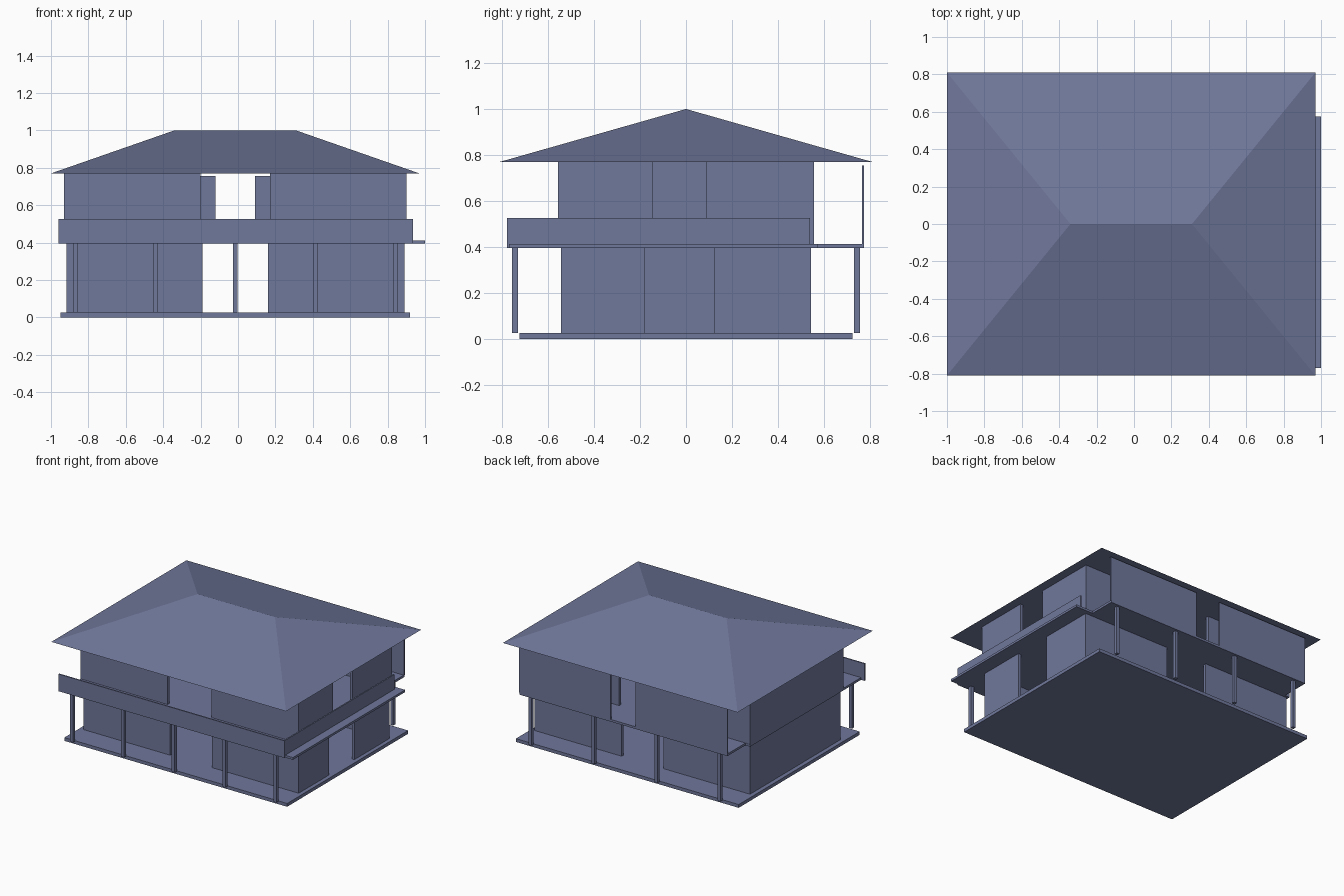
import bpy
import bmesh

if "Cube" in bpy.data.objects:
    bpy.data.objects.remove(bpy.data.objects["Cube"], do_unlink=True)

COLOUR = (0.162, 0.188, 0.328, 1.0)
slate = bpy.data.materials.new("slate_blue")
slate.use_nodes = True
slate.diffuse_color = COLOUR
slate.node_tree.nodes["Principled BSDF"].inputs["Base Color"].default_value = COLOUR


def finish(name, bm):
    bmesh.ops.recalc_face_normals(bm, faces=bm.faces)
    mesh = bpy.data.meshes.new(name)
    bm.to_mesh(mesh)
    bm.free()
    mesh.materials.append(slate)
    obj = bpy.data.objects.new(name, mesh)
    bpy.context.collection.objects.link(obj)
    return obj


def box(name, xs, ys, zs):
    bm = bmesh.new()
    bmesh.ops.create_cube(bm, size=1)
    for v in bm.verts:
        v.co = [r[0] if c < 0 else r[1] for c, r in zip(v.co, (xs, ys, zs))]
    return finish(name, bm)


def prism(name, outline, z0, z1):
    bm = bmesh.new()
    face = bm.faces.new([bm.verts.new((x, y, z0)) for x, y in outline])
    top = bmesh.ops.extrude_face_region(bm, geom=[face])
    for v in top["geom"]:
        if isinstance(v, bmesh.types.BMVert):
            v.co.z = z1
    return finish(name, bm)


# One storey of thin walls: open at front, back and the +x side
def storey(name, xs, depth, zs, door_x, door_y, t=0.022):
    x0, x1 = xs
    for side, s in (("front", -1), ("back", 1)):
        ys = sorted((s * depth, s * (depth - t)))
        box(f"{name}_{side}_wall_right", (x0, door_x[0]), ys, zs)
        box(f"{name}_{side}_wall_left", (door_x[1], x1), ys, zs)
    inner = depth - t
    box(f"{name}_solid_end_wall", (x0, x0 + t), (-inner, inner), zs)
    box(f"{name}_open_end_wall_front", (x1 - t, x1), (-inner, door_y[0]), zs)
    box(f"{name}_open_end_wall_back", (x1 - t, x1), (door_y[1], inner), zs)


FLOOR, SLAB, DECK, EAVES = 0.025, 0.395, 0.412, 0.77

# Ground slab and both storeys
box("ground_slab", (-0.95, 0.92), (-0.725, 0.725), (0, FLOOR))
storey("lower", (-0.918, 0.89), 0.543, (FLOOR, SLAB), (-0.19, 0.16), (-0.18, 0.125))
storey("upper", (-0.93, 0.90), 0.558, (DECK, EAVES), (-0.20, 0.17), (-0.145, 0.09))

# Upper floor with a narrower rear balcony
prism("upper_floor", [(-0.93, -0.77), (1.0, -0.77), (1.0, 0.575), (0.855, 0.575),
                      (0.855, 0.775), (-0.89, 0.775), (-0.89, 0.56), (-0.93, 0.56)],
      SLAB, DECK)

# Balcony parapet along the front and the +x side
box("front_parapet", (-0.96, 0.935), (-0.78, -0.77), (SLAB, 0.525))
box("side_parapet", (0.925, 0.935), (-0.77, 0.54), (DECK, 0.525))

# Tall screens on the rear balcony
box("rear_screen_right", (-0.89, -0.12), (0.765, 0.775), (DECK, 0.755))
box("rear_screen_left", (0.09, 0.858), (0.765, 0.775), (DECK, 0.755))

# Porch posts
for i in range(5):
    x = -0.868 + 0.427 * i
    box(f"front_post_{i + 1}", (x - 0.0125, x + 0.0125), (-0.757, -0.732), (FLOOR, SLAB))
for i in range(4):
    x = -0.806 + 0.528 * i
    box(f"back_post_{i + 1}", (x - 0.0125, x + 0.0125), (0.732, 0.757), (FLOOR, SLAB))

# Hip roof
bm = bmesh.new()
a, b, c, d = [bm.verts.new((x, y, EAVES)) for x, y in
              ((-1, -0.81), (0.97, -0.81), (0.97, 0.81), (-1, 0.81))]
r0, r1 = bm.verts.new((-0.34, 0, 1)), bm.verts.new((0.31, 0, 1))
for f in ((a, b, r1, r0), (b, c, r1), (c, d, r0, r1), (d, a, r0), (d, c, b, a)):
    bm.faces.new(f)
finish("hip_roof", bm)
